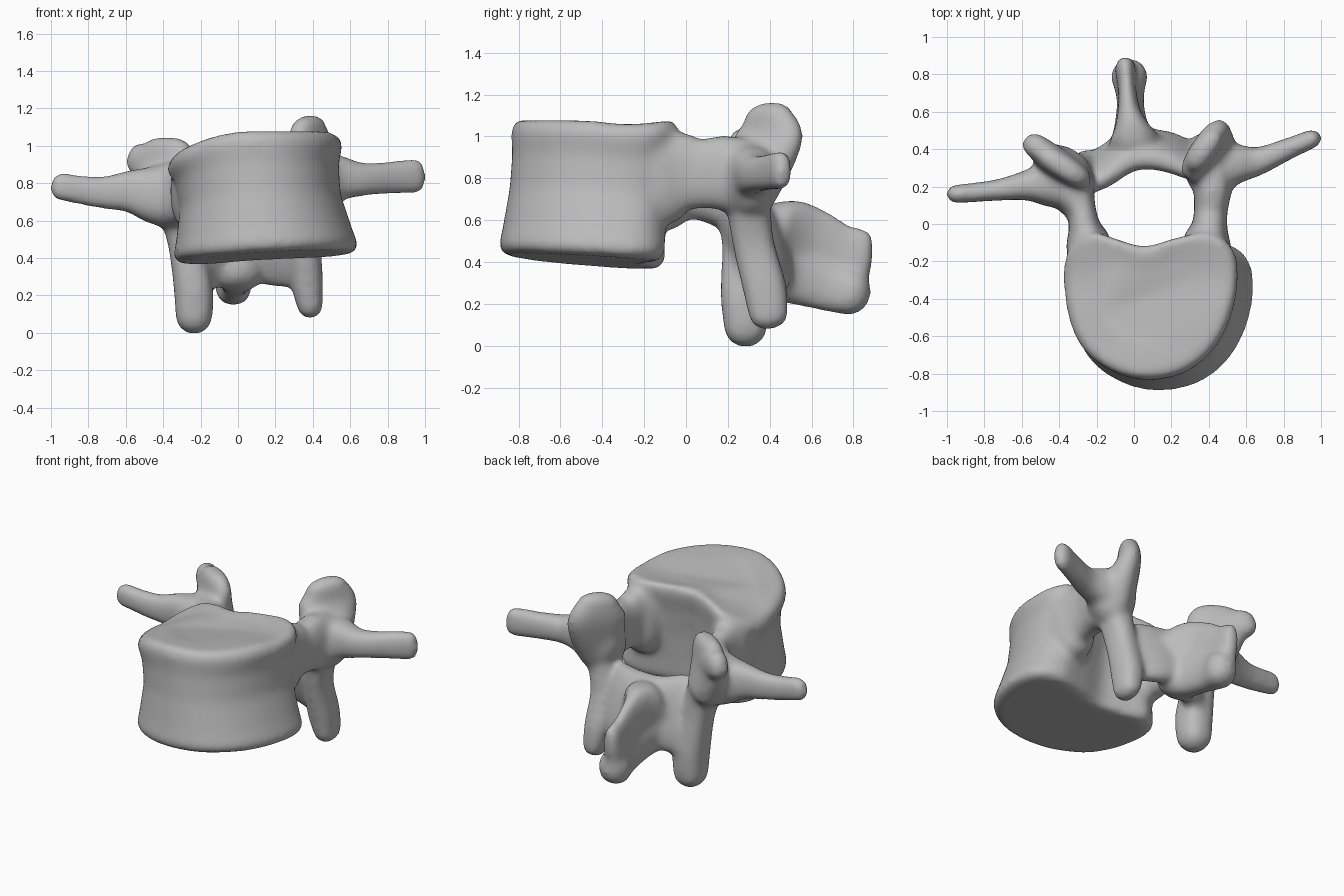
import bpy, bmesh, math
from mathutils import Vector

if "Cube" in bpy.data.objects:
    bpy.data.objects.remove(bpy.data.objects["Cube"])

bone = bpy.data.materials.new("bone_grey")
bone.use_nodes = True
grey = (0.5, 0.5, 0.5, 1)
bone.diffuse_color = grey
bone.node_tree.nodes["Principled BSDF"].inputs["Base Color"].default_value = grey

bm = bmesh.new()


def catmull(a, b, c, d, t):
    return [0.5 * (2 * q + (r - p) * t + (2 * p - 5 * q + 4 * r - s) * t * t
                   + (3 * q - p - 3 * r + s) * t ** 3) for p, q, r, s in zip(a, b, c, d)]


def loft(rings):
    """Skin a list of closed rings and cap both ends."""
    loops = [[bm.verts.new(p) for p in ring] for ring in rings]
    n = len(loops[0])
    for lo, hi in zip(loops, loops[1:]):
        for i in range(n):
            bm.faces.new((lo[i], lo[(i + 1) % n], hi[(i + 1) % n], hi[i]))
    bm.faces.new(loops[0][::-1])
    bm.faces.new(loops[-1])


def limb(side, *sections, sides=24, steps=5):
    """Round-ended limb; a section is x, y, z, radius along side, radius across."""
    pts = []
    for i in range(len(sections) - 1):
        a, d = sections[max(i - 1, 0)], sections[min(i + 2, len(sections) - 1)]
        pts += [catmull(a, sections[i], sections[i + 1], d, k / steps) for k in range(steps)]
    pts.append(sections[-1])

    def ring(i, scale=1.0, push=0.0):
        x, y, z, ru, rv = pts[i]
        t = Vector(pts[min(i + 1, len(pts) - 1)][:3]) - Vector(pts[max(i - 1, 0)][:3])
        t.normalize()
        u = Vector(side)
        u = (u - t * u.dot(t)).normalized()
        v = t.cross(u)
        centre = Vector((x, y, z)) + t * push * min(ru, rv)
        out = []
        for k in range(sides):
            c, s = (f(math.tau * k / sides) for f in (math.cos, math.sin))
            c, s = (math.copysign(abs(w) ** 0.8, w) for w in (c, s))
            out.append(centre + (u * c * ru + v * s * rv) * scale)
        return out

    caps = [math.radians(a) for a in (25, 50, 75)]
    start = [ring(0, math.cos(a), -math.sin(a)) for a in reversed(caps)]
    end = [ring(len(pts) - 1, math.cos(a), math.sin(a)) for a in caps]
    loft(start + [ring(i) for i in range(len(pts))] + end)


# Vertebral body: kidney outline, waisted, sheared between its end plates
outline = [(-.36, -.15), (-.375, -.35), (-.335, -.55), (-.25, -.69), (-.1, -.79), (.07, -.825),
           (.25, -.79), (.4, -.68), (.5, -.51), (.545, -.3), (.52, -.13), (.4, -.04),
           (.22, -.07), (.05, -.115), (-.1, -.075), (-.24, -.04)]
n = len(outline)
smooth = [catmull(*(outline[(i + j) % n] for j in (-1, 0, 1, 2)), k / 4)
          for i in range(n) for k in range(4)]
profile = [(0, .6), (0, .91), (.02, .97), (.07, 1.01), (.2, .97), (.5, .9), (.75, .93),
           (.91, 1.01), (.97, .99), (1, .94), (.985, .6)]
rings = []
for t, s in profile:
    ring = []
    for px, py in smooth:
        waist = 1 - (1 - s) * (0.45 if 0.1 < t < 0.9 else 1)
        x = .085 + (px - .085) * s * (1.065 - .065 * t) + .07 * (1 - t)
        y = -.43 + (py + .43) * waist - .07 * (1 - t)
        top = 1.08 - .14 * max(0, (.1 - x) / .47) ** 2.2 - .02 * math.exp(-((y + .27) / .15) ** 2)
        bottom = .4 + .06 * x - .07 * (y + .5)
        ring.append((x, y, bottom + (top - bottom) * t))
    rings.append(ring)
loft(rings)

X, Z = (1, 0, 0), (0, 0, 1)

# Pedicles
limb(X, (-.22, -.25, .74, .12, .21), (-.245, -.1, .76, .12, .21), (-.265, -.01, .77, .085, .18),
     (-.28, .06, .765, .08, .165), (-.32, .15, .75, .115, .175), (-.35, .23, .73, .125, .18))
limb(X, (.38, -.25, .8, .14, .23), (.39, -.1, .815, .13, .235), (.405, -.01, .825, .095, .195),
     (.41, .07, .82, .09, .165), (.42, .17, .825, .1, .18), (.42, .27, .81, .11, .18))

# Transverse processes
limb(Z, (-.34, .22, .73, .18, .13), (-.46, .215, .74, .155, .125), (-.58, .205, .755, .115, .08),
     (-.74, .18, .75, .085, .057), (-.955, .16, .783, .075, .05))
limb(Z, (.42, .29, .8, .17, .15), (.53, .32, .825, .13, .115),
     (.66, .335, .82, .09, .077), (.82, .4, .83, .088, .058), (.955, .457, .84, .095, .05))

# Superior articular processes
limb((-.26, .17, 0), (-.37, .29, .7, .14, .12), (-.39, .31, .85, .175, .085),
     (-.385, .31, .95, .18, .07), (-.385, .31, .985, .155, .065))
limb(Z, (-.42, .34, .88, .1, .075), (-.53, .42, .93, .09, .066))
limb((.17, .25, 0), (.42, .29, .74, .15, .12), (.4, .365, .9, .175, .095),
     (.38, .4, 1.01, .185, .075), (.375, .395, 1.1, .13, .065))

# Inferior articular processes
limb(X, (-.34, .25, .72, .11, .12), (-.29, .27, .5, .09, .1),
     (-.24, .28, .25, .105, .115), (-.235, .285, .09, .1, .105))
limb(X, (.41, .29, .75, .1, .11), (.37, .32, .5, .08, .1),
     (.37, .375, .28, .085, .105), (.385, .395, .145, .07, .095))

# Lamina sheet across the back of the canal
limb((0, -.14, .42), (-.27, .255, .46, .23, .065), (-.17, .3, .46, .25, .075),
     (-.04, .38, .48, .22, .08), (.07, .4, .49, .215, .08), (.2, .38, .47, .235, .075),
     (.31, .33, .46, .23, .065))

# Spinous process: thin upper blade with a thicker lower edge
limb(Z, (0, .44, .48, .22, .14), (-.01, .5, .465, .235, .095), (-.025, .59, .435, .225, .06),
     (-.035, .7, .385, .21, .05), (-.045, .825, .355, .205, .058))
limb(Z, (0, .42, .35, .13, .14), (-.015, .53, .33, .135, .09),
     (-.02, .67, .285, .12, .072), (-.025, .785, .255, .11, .1))

# Fuse the parts into one smooth bone
mesh = bpy.data.meshes.new("vertebra")
bmesh.ops.recalc_face_normals(bm, faces=bm.faces)
bm.to_mesh(mesh)
bm.free()
mesh.materials.append(bone)
vertebra = bpy.data.objects.new("vertebra", mesh)
bpy.context.collection.objects.link(vertebra)

remesh = vertebra.modifiers.new("fuse", "REMESH")
remesh.mode = "VOXEL"
remesh.voxel_size = 0.017
remesh.use_smooth_shade = True
blend = vertebra.modifiers.new("blend", "SMOOTH")
blend.factor = 0.5
blend.iterations = 20

bpy.context.view_layer.objects.active = vertebra
vertebra.select_set(True)
for modifier in ("fuse", "blend"):
    bpy.ops.object.modifier_apply(modifier=modifier)
bpy.ops.object.shade_smooth()
